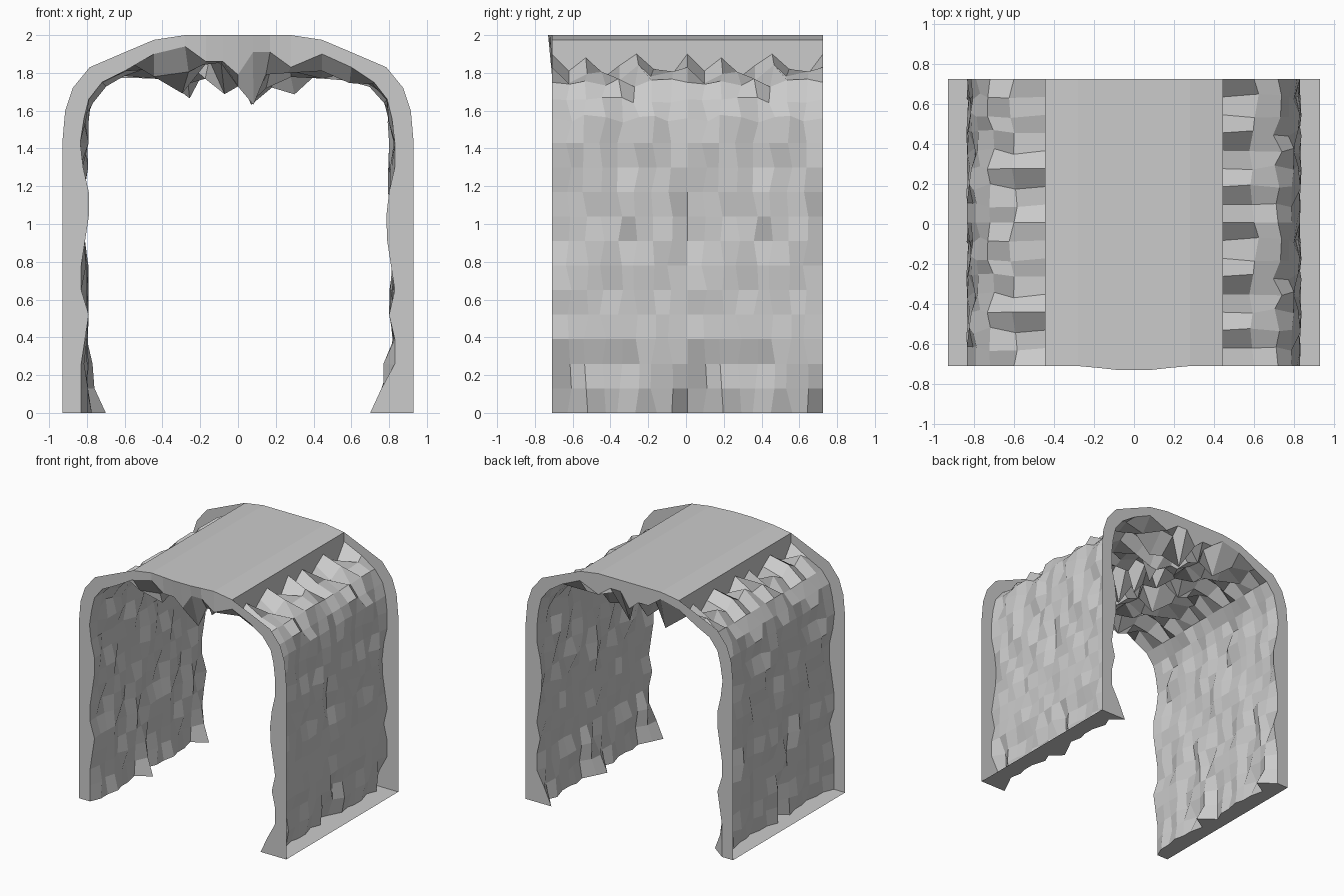
import bpy, random

if "Cube" in bpy.data.objects:
    bpy.data.objects.remove(bpy.data.objects["Cube"])
random.seed(4)

# Half profiles, floor to crown: outer shell and mean rock lining, one point per station
wall_z = [i * 0.13 for i in range(12)]
outer_half = [(0.93, z) for z in wall_z] + [(0.915, 1.60), (0.875, 1.72), (0.785, 1.83),
              (0.61, 1.905), (0.445, 1.975), (0.28, 2.0), (0.17, 2.0), (0.08, 2.0), (0, 2.0)]
curve = [(0.815, 1.56), (0.79, 1.66), (0.72, 1.75)]
roof_x = [0.60, 0.445, 0.28, 0.17, 0.08, 0]

# Measured lining at the open ends: wall x and roof z
rim_x = {-1: [.83, .83, .83, .81, .79, .83, .83, .81, .79, .79, .82, .835],
         1: [.70, .76, .83, .83, .80, .83, .81, .79, .785, .80, .83, .83]}
rim_z = {-1: [1.81, 1.90, 1.94, 1.86, 1.86, 1.79],
         1: [1.83, 1.90, 1.83, 1.91, 1.91, 1.79]}
zigzag = [1.90, 1.81, 1.88, 1.77, 1.84, 1.90, 1.82, 1.78]  # rock line under the cap edge
roof_low = [1.74, 1.70, 1.66, 1.66, 1.63, 1.70]

TILE, CELLS, Y0, Y1 = 8, 16, -0.71, 0.725


def rock_half(side):
    """One tile of (x, y offset, z) points for every station of a half."""
    rows = []
    for k in range(21):
        row = []
        for j in range(TILE):
            end = j == 0
            dy = 0 if end else random.uniform(-0.018, 0.018)
            if k < 12:
                x, z = random.uniform(0.79, 0.838), wall_z[k]
                if k == 0:
                    x -= random.uniform(0.0, 0.05)
                if side < 0 and j == 7 and k < 4:
                    x = (0.70, 0.76, 0.77, 0.80)[k]
                if side > 0 and j == 1 and k < 3:
                    x = (0.74, 0.77, 0.77)[k]
                if end:
                    x = rim_x[side][k]
            elif k < 15:
                x, z = curve[k - 12]
                d = 0 if end else random.uniform(-0.025, 0.02)
                x, z = x + d, z + d
            else:
                n = k - 15
                x = roof_x[n]
                z = rim_z[side][n] if end else random.uniform(roof_low[n], 1.88)
                if n == 1:
                    z, dy = zigzag[j if side > 0 else -j % 8], 0
                elif n < 5 and not end:
                    x += random.uniform(-0.025, 0.025)
            row.append((side * x, dy, z))
        rows.append(row)
    return rows


def y_at(j):
    return Y0 + (Y1 - Y0) * j / CELLS


def strip(name, lines):
    """Flat-shaded quad sheet through equally long lines of points."""
    n = len(lines[0])
    verts = [p for line in lines for p in line]
    faces = [(a * n + b, a * n + b + 1, (a + 1) * n + b + 1, (a + 1) * n + b)
             for a in range(len(lines) - 1) for b in range(n - 1)]
    mesh = bpy.data.meshes.new(name)
    mesh.from_pydata(verts, [], faces)
    mesh.update()
    ob = bpy.data.objects.new(name, mesh)
    bpy.context.collection.objects.link(ob)
    return ob


# Rock lining: left wall, roof, right wall
tile = rock_half(-1) + rock_half(1)[-2::-1]
lining = [[(r[j % TILE][0], y_at(j) + r[j % TILE][1], r[j % TILE][2])
           for j in range(CELLS + 1)] for r in tile]
strip("rock_lining", lining)

# Flat end rims joining lining to outer profile
outer = [(-x, z) for x, z in outer_half] + outer_half[-2::-1]


def outer_line(y):
    bulge = -0.02 if y < 0 else 0
    return [(x, y + (bulge if abs(x) < 0.1 else bulge / 2 if abs(x) < 0.2 else 0), z)
            for x, z in outer]


front, back = outer_line(Y0), outer_line(Y1)
strip("front_rim", [front, [l[0] for l in lining]])
strip("back_rim", [[l[-1] for l in lining], back])

# Roof cap with its two side skirts down to the rock
a, b = 16, len(outer) - 17
strip("roof_cap", [front[a:b + 1], back[a:b + 1]])
for name, i in (("left_cap_skirt", a), ("right_cap_skirt", b)):
    x, z = outer[i]
    strip(name, [[(x, p[1], z) for p in lining[i]], lining[i]])

# Ground strips under each wall
for name, line, x in (("left_base", lining[0], -0.93), ("right_base", lining[-1], 0.93)):
    strip(name, [line, [(x, p[1], 0) for p in line]])
